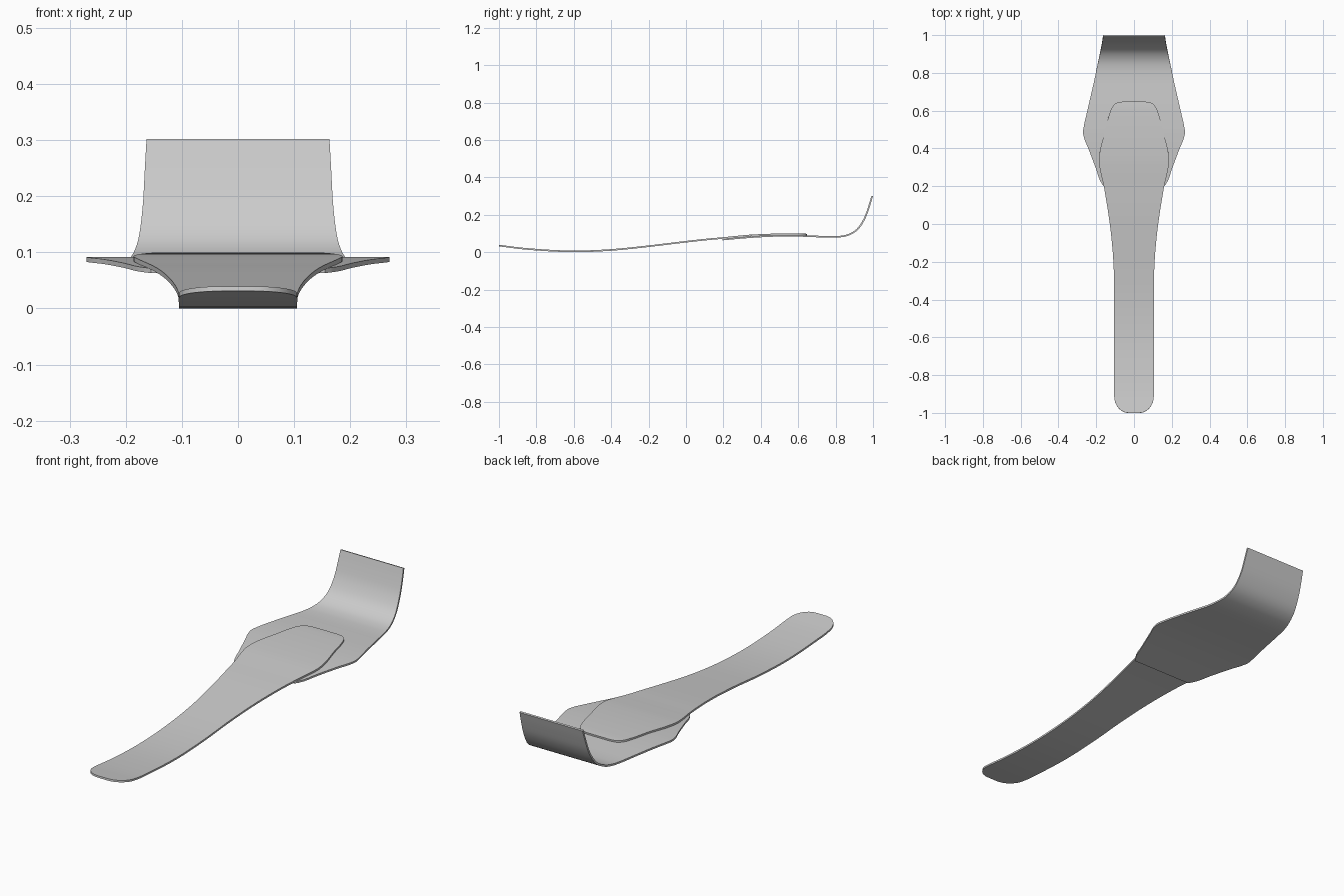
import bpy, bmesh, math
from mathutils import Vector

if "Cube" in bpy.data.objects:
    bpy.data.objects.remove(bpy.data.objects["Cube"])

grey = bpy.data.materials.new("satin_grey")
grey.diffuse_color = (0.6, 0.6, 0.6, 1)
grey.use_nodes = True
grey.node_tree.nodes["Principled BSDF"].inputs["Base Color"].default_value = grey.diffuse_color
THICK = 0.0085


def spline(pts, n=4):
    """Smooth curve through the points, with chord-length spacing."""
    p = [Vector(q) for q in pts]
    t = [0.0]
    for a, b in zip(p, p[1:]):
        t.append(t[-1] + (b - a).length)
    last = len(p) - 1
    slopes = []
    for i in range(last + 1):
        if 0 < i < last:
            h0, h1 = t[i] - t[i - 1], t[i + 1] - t[i]
            d0, d1 = (p[i] - p[i - 1]) / h0, (p[i + 1] - p[i]) / h1
            slopes.append((d0 * h1 + d1 * h0) / (h0 + h1))
        else:
            j = min(i, last - 1)
            slopes.append((p[j + 1] - p[j]) / (t[j + 1] - t[j]))
    out = []
    for i in range(last):
        h = t[i + 1] - t[i]
        for k in range(n):
            u = k / n
            out.append(p[i] * (2*u**3 - 3*u**2 + 1) + slopes[i] * h * (u**3 - 2*u**2 + u)
                       + p[i + 1] * (3*u**2 - 2*u**3) + slopes[i + 1] * h * (u**3 - u**2))
    return out + [p[last]]


def bent_plate(name, stations):
    """Thin plate from (y, top z, half width) stations."""
    bm = bmesh.new()
    rings = []
    for i, s in enumerate(stations):
        a, b = stations[max(i - 1, 0)], stations[min(i + 1, len(stations) - 1)]
        nrm = Vector((0, a[1] - b[1], b[0] - a[0])).normalized()
        # normal to the centre line, pointing up
        nrm = Vector((0, -(b[1] - a[1]), b[0] - a[0])).normalized()
        top = Vector((0, s[0], s[1]))
        low = top - nrm * THICK
        side = Vector((s[2], 0, 0))
        rings.append([bm.verts.new(v) for v in (top - side, top + side, low + side, low - side)])
    for r, q in zip(rings, rings[1:]):
        for k in range(4):
            m = (k + 1) % 4
            bm.faces.new((r[k], r[m], q[m], q[k]))
    bm.faces.new(rings[0])
    bm.faces.new(rings[-1])
    bmesh.ops.recalc_face_normals(bm, faces=bm.faces)
    me = bpy.data.meshes.new(name)
    bm.to_mesh(me)
    bm.free()
    ob = bpy.data.objects.new(name, me)
    bpy.context.collection.objects.link(ob)
    me.materials.append(grey)
    bpy.ops.object.select_all(action='DESELECT')
    ob.select_set(True)
    bpy.context.view_layer.objects.active = ob
    bpy.ops.object.shade_smooth_by_angle(angle=math.radians(35))
    return ob


# Long handle strip: rounded tip, straight grip, flared overlapping head
tip = []
for k in range(7):
    a = math.radians(15 * k)
    y = -0.91 - 0.09 * math.cos(a)
    tip.append((y, 0.0395 - 0.13 * (y + 1), 0.025 + 0.08 * math.sin(a)))
handle = tip + [
    (-0.8, 0.0175, 0.105), (-0.6, 0.0085, 0.105), (-0.4, 0.016, 0.105),
    (-0.2, 0.036, 0.109), (0, 0.06, 0.128), (0.12, 0.073, 0.146),
    (0.2, 0.080, 0.160), (0.28, 0.088, 0.178), (0.33, 0.0925, 0.186),
    (0.37, 0.095, 0.183), (0.5, 0.0995, 0.151), (0.58, 0.1, 0.131),
    (0.62, 0.0995, 0.115), (0.64, 0.0985, 0.095), (0.648, 0.098, 0.06)]
bent_plate("handle_strip", spline(handle))

# Wide lower plate: pointed sides, end curled upwards
plate = [
    (0.195, 0.0715, 0.155), (0.21, 0.073, 0.168), (0.3, 0.081, 0.204),
    (0.4, 0.088, 0.242), (0.455, 0.0905, 0.264), (0.485, 0.0915, 0.27),
    (0.52, 0.092, 0.265), (0.6, 0.0915, 0.247), (0.7, 0.088, 0.224),
    (0.78, 0.0855, 0.206), (0.82, 0.087, 0.198), (0.865, 0.096, 0.188),
    (0.91, 0.122, 0.178), (0.95, 0.18, 0.170), (0.976, 0.25, 0.166),
    (0.9915, 0.302, 0.163)]
bent_plate("curled_base_plate", spline(plate))
